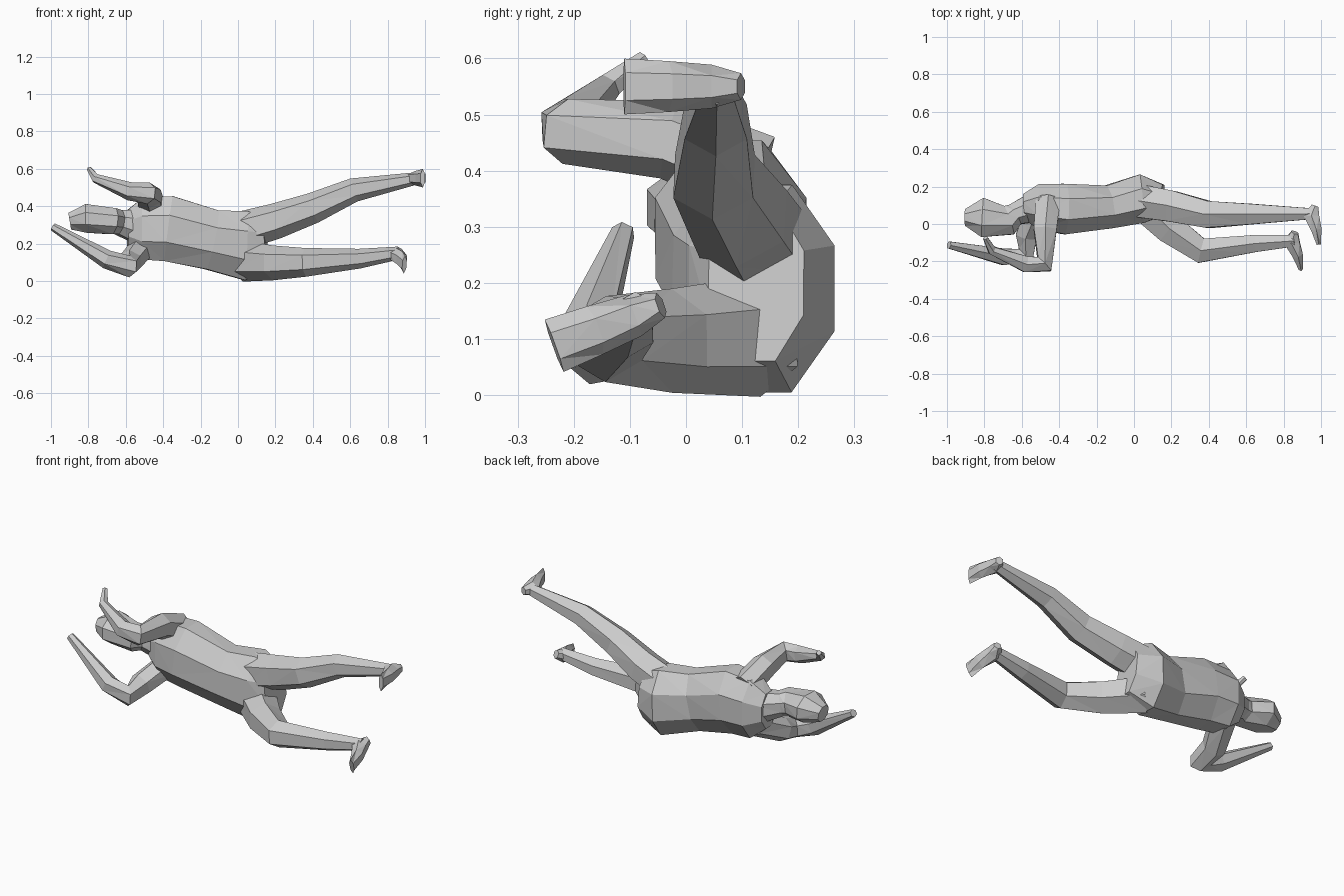
import bpy, bmesh, math
from mathutils import Vector

if "Cube" in bpy.data.objects:
    bpy.data.objects.remove(bpy.data.objects["Cube"])

parts = []


def loft(name, stations, sides):
    """Skin a tube through stations of x, y, z, half width, half height."""
    bm = bmesh.new()
    mids = [Vector(s[:3]) for s in stations]
    rings = []
    grow = 1 / math.cos(math.pi / sides) if sides == 8 else 1.08
    for i, s in enumerate(stations):
        t = Vector()
        if i > 0:
            t += (mids[i] - mids[i - 1]).normalized()
        if i < len(mids) - 1:
            t += (mids[i + 1] - mids[i]).normalized()
        t.normalize()
        up = Vector((0, 0, 1))
        up = (up - t * up.dot(t)).normalized()
        side = t.cross(up)
        ring = []
        for j in range(sides):
            a = 2 * math.pi * (j + 0.5) / sides
            ring.append(bm.verts.new(mids[i] + grow * (side * s[3] * math.cos(a) + up * s[4] * math.sin(a))))
        rings.append(ring)
    for p, q in zip(rings, rings[1:]):
        for j in range(sides):
            n = (j + 1) % sides
            bm.faces.new((p[j], p[n], q[n], q[j]))
    bm.faces.new(rings[0])
    bm.faces.new(rings[-1])
    bmesh.ops.triangulate(bm, faces=bm.faces[:])
    bmesh.ops.recalc_face_normals(bm, faces=bm.faces[:])
    me = bpy.data.meshes.new(name)
    bm.to_mesh(me)
    bm.free()
    ob = bpy.data.objects.new(name, me)
    bpy.context.collection.objects.link(ob)
    parts.append(ob)
    return ob


def limb(name, points, r_start, r_end, fullness):
    """Six-sided tube whose radius tapers; higher fullness stays thick for longer."""
    dist = [0]
    for a, b in zip(points, points[1:]):
        dist.append(dist[-1] + (Vector(b) - Vector(a)).length)
    radii = [r_start + (r_end - r_start) * (d / dist[-1]) ** fullness for d in dist]
    loft(name, [(*p, r, r) for p, r in zip(points, radii)], 6)


def foot(name, heel, toe):
    """Thick at the ankle, flat and wide at the toes."""
    heel, toe = Vector(heel), Vector(toe)
    ankle = heel.lerp(toe, 0.25) - Vector((0.025, 0, 0))
    ball = heel.lerp(toe, 0.62) - Vector((0.005, 0, 0))
    loft(name, [(*heel, 0.02, 0.022), (*ankle, 0.045, 0.036),
                (*ball, 0.03, 0.042), (*toe, 0.012, 0.046)], 6)


# Torso lying on its side, shoulders to hips
torso = loft("reclining_body", [
    (-0.59, 0.09, 0.28, 0.07, 0.10),
    (-0.51, 0.095, 0.28, 0.12, 0.165),
    (-0.37, 0.08, 0.28, 0.135, 0.175),
    (-0.14, 0.09, 0.22, 0.115, 0.16),
    (0.04, 0.135, 0.19, 0.13, 0.185),
    (0.15, 0.125, 0.20, 0.085, 0.14)], 8)

# Neck and head
loft("head", [
    (-0.53, 0.09, 0.29, 0.08, 0.09),
    (-0.64, 0.05, 0.315, 0.06, 0.065),
    (-0.67, 0.02, 0.32, 0.08, 0.07),
    (-0.81, 0.035, 0.335, 0.105, 0.077),
    (-0.90, 0.035, 0.32, 0.045, 0.045)], 8)

# Arms
limb("upper_arm", [(-0.46, 0.13, 0.39), (-0.475, -0.03, 0.455), (-0.48, -0.215, 0.47),
                   (-0.58, -0.215, 0.48), (-0.76, -0.14, 0.548), (-0.795, -0.075, 0.60)], 0.07, 0.013, 1.7)
limb("lower_arm", [(-0.51, 0.09, 0.18), (-0.575, -0.06, 0.105), (-0.58, -0.17, 0.078),
                   (-0.70, -0.175, 0.115), (-0.99, -0.112, 0.29)], 0.065, 0.02, 1.5)

# Legs
limb("upper_leg", [(0.02, 0.125, 0.27), (0.20, 0.095, 0.32), (0.40, 0.05, 0.39),
                   (0.62, 0.053, 0.487), (0.96, 0.055, 0.55)], 0.095, 0.03, 1.4)
limb("lower_leg", [(0.03, 0.13, 0.105), (0.19, -0.025, 0.097), (0.36, -0.143, 0.10),
                   (0.65, -0.104, 0.12), (0.86, -0.09, 0.15)], 0.10, 0.032, 1.1)

# Feet
foot("upper_foot", (0.968, 0.098, 0.55), (0.988, -0.11, 0.55))
foot("lower_foot", (0.86, -0.045, 0.16), (0.89, -0.235, 0.088))

# Fuse everything into one skin
bpy.context.view_layer.objects.active = torso
for part in parts[1:]:
    mod = torso.modifiers.new("join_" + part.name, 'BOOLEAN')
    mod.operation = 'UNION'
    mod.solver = 'EXACT'
    mod.object = part
    bpy.ops.object.modifier_apply(modifier=mod.name)
    bpy.data.objects.remove(part, do_unlink=True)
